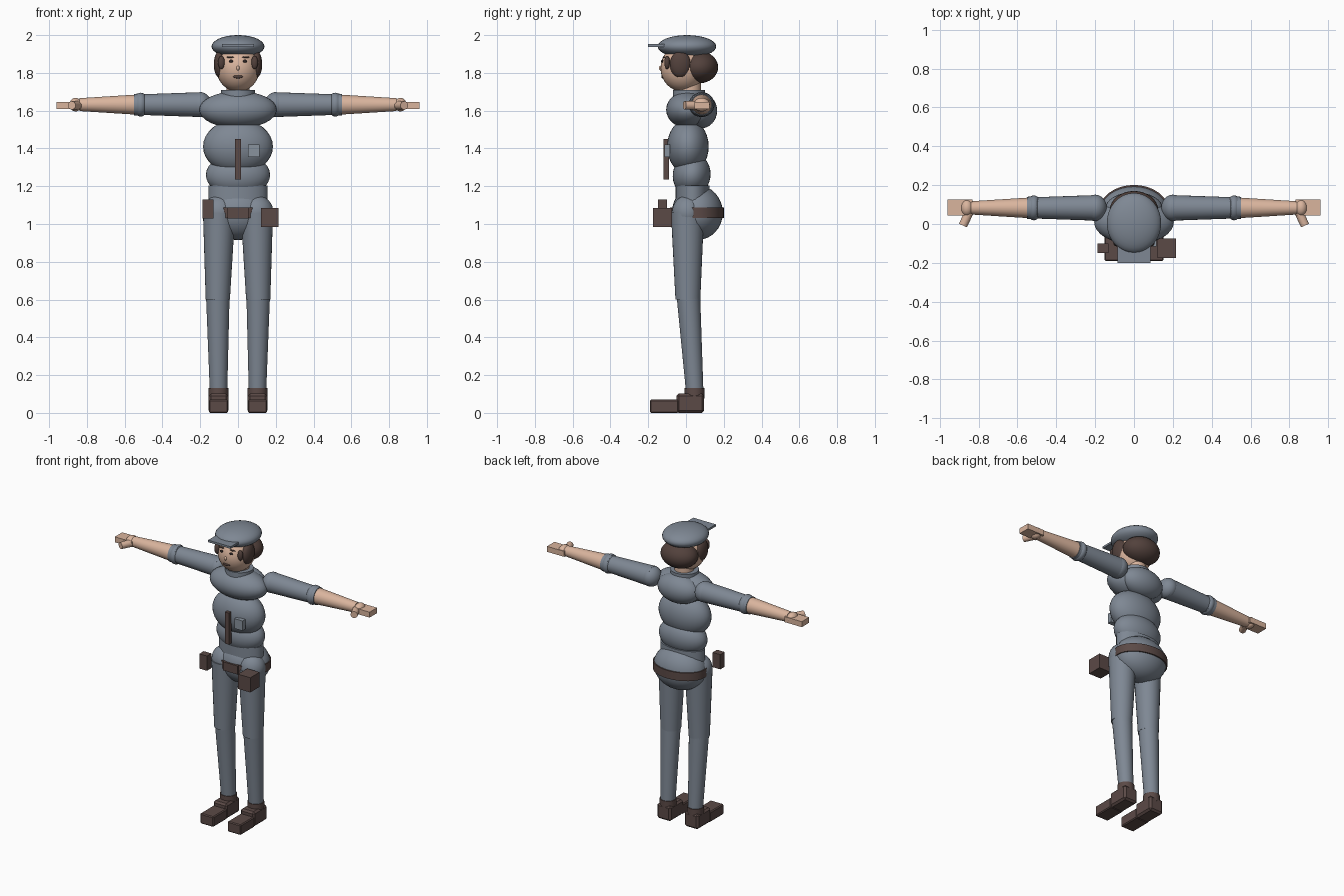
import bpy, math
from mathutils import Vector

if "Cube" in bpy.data.objects:
    bpy.data.objects.remove(bpy.data.objects["Cube"])


def material(name, rgb):
    m = bpy.data.materials.new(name)
    m.diffuse_color = (*rgb, 1)
    m.use_nodes = True
    m.node_tree.nodes["Principled BSDF"].inputs["Base Color"].default_value = m.diffuse_color
    return m


CLOTH = material("blue_grey_cloth", (0.21, 0.245, 0.295))
BADGE = material("badge_grey", (0.25, 0.29, 0.34))
SKIN = material("skin", (0.70, 0.46, 0.34))
BROWN = material("dark_leather", (0.105, 0.068, 0.062))
HAIR = material("dark_hair", (0.085, 0.053, 0.045))
EYE = material("eye_dark", (0.03, 0.02, 0.02))


def finish(name, mat, smooth=True):
    ob = bpy.context.object
    ob.name = name
    ob.data.materials.append(mat)
    bpy.ops.object.transform_apply(location=False, rotation=True, scale=True)
    if smooth:
        bpy.ops.object.shade_smooth_by_angle(angle=math.radians(40))
    return ob


def ball(name, loc, radii, mat, tilt=0):
    bpy.ops.mesh.primitive_uv_sphere_add(segments=32, ring_count=16, radius=1,
                                         location=loc, rotation=(tilt, 0, 0))
    bpy.context.object.scale = radii
    return finish(name, mat)


def box(name, lo, hi, mat, bevel=0.0):
    lo, hi = Vector(lo), Vector(hi)
    bpy.ops.mesh.primitive_cube_add(size=1, location=(lo + hi) / 2)
    bpy.context.object.scale = hi - lo
    ob = finish(name, mat, False)
    if bevel:
        mod = ob.modifiers.new("bevel", 'BEVEL')
        mod.width, mod.segments = bevel, 1
    return ob


def limb(name, a, b, r1, r2, mat, flat=1.0):
    """Tapered round bar from a to b; flat squashes its cross-section in y."""
    a, b = Vector(a), Vector(b)
    d = b - a
    bpy.ops.mesh.primitive_cone_add(vertices=28, radius1=r1, radius2=r2,
                                    depth=d.length, location=(a + b) / 2)
    ob = bpy.context.object
    ob.scale = (1, flat, 1)
    ob.rotation_euler = d.to_track_quat('Z', 'Y').to_euler()
    return finish(name, mat)


def drum(name, loc, rx, ry, h, mat):
    bpy.ops.mesh.primitive_cylinder_add(vertices=32, radius=1, depth=h, location=loc)
    bpy.context.object.scale = (rx, ry, 1)
    return finish(name, mat)


# Torso
ball("upper_chest", (0, 0.01, 1.605), (0.205, 0.115, 0.098), CLOTH)
ball("upper_back", (0, 0.075, 1.60), (0.15, 0.09, 0.095), CLOTH)
ball("rib_cage", (0, 0.01, 1.41), (0.185, 0.11, 0.145), CLOTH)
ball("waist", (0, 0.03, 1.26), (0.17, 0.1, 0.115), CLOTH, -0.15)
drum("lower_belly", (0, 0.035, 1.155), 0.157, 0.09, 0.1, CLOTH)
ball("pelvis", (0, 0.06, 1.06), (0.18, 0.135, 0.145), CLOTH)
drum("belt", (0, 0.06, 1.06), 0.183, 0.141, 0.055, BROWN)
box("belt_buckle", (-0.055, -0.085, 1.03), (0.055, -0.06, 1.088), BROWN)
drum("collar", (0, 0.015, 1.69), 0.09, 0.085, 0.04, CLOTH)
drum("neck", (0, 0.02, 1.72), 0.06, 0.06, 0.1, SKIN)

# Head, hair and cap
ball("head", (0, -0.015, 1.825), (0.115, 0.12, 0.125), SKIN)
ball("back_hair", (0, 0.07, 1.83), (0.125, 0.1, 0.085), HAIR)
ball("cap_crown", (0, 0.005, 1.94), (0.14, 0.155, 0.06), CLOTH)
box("cap_brim", (-0.085, -0.2, 1.938), (0.085, -0.09, 1.952), CLOTH)
ball("nose", (0, -0.135, 1.825), (0.009, 0.009, 0.012), SKIN)
ball("mouth", (0, -0.125, 1.78), (0.026, 0.006, 0.009), HAIR)
for s, side in ((1, "left"), (-1, "right")):
    ball(side + "_side_hair", (s * 0.098, -0.03, 1.845), (0.03, 0.055, 0.07), HAIR)
    ball(side + "_front_lock", (s * 0.088, -0.10, 1.855), (0.018, 0.015, 0.035), HAIR)
    ball(side + "_eye", (s * 0.037, -0.126, 1.862), (0.011, 0.006, 0.008), EYE)
    ball(side + "_brow", (s * 0.042, -0.118, 1.883), (0.02, 0.006, 0.004), HAIR)

    # Arm: sleeve, elbow, forearm and hand
    y, z = 0.083, 1.632
    ball(side + "_shoulder", (s * 0.2, y, z), (0.06, 0.068, 0.066), CLOTH)
    limb(side + "_sleeve", (s * 0.19, y, z), (s * 0.5, y, z), 0.066, 0.055, CLOTH)
    ball(side + "_elbow", (s * 0.515, y, z), (0.04, 0.064, 0.063), CLOTH)
    limb(side + "_cuff", (s * 0.5, y, z), (s * 0.55, y, z), 0.059, 0.057, CLOTH)
    limb(side + "_forearm", (s * 0.54, y, z), (s * 0.84, y, z), 0.053, 0.034, SKIN)
    ball(side + "_wrist", (s * 0.86, y, z), (0.032, 0.043, 0.036), SKIN)
    box(side + "_hand", (min(s * 0.83, s * 0.96), 0.045, 1.61),
        (max(s * 0.83, s * 0.96), 0.125, 1.647), SKIN)
    limb(side + "_thumb", (s * 0.845, 0.07, 1.628), (s * 0.88, -0.008, 1.628),
         0.024, 0.022, SKIN)

    # Leg: hip, thigh, shin and shoe
    x = s * 0.103
    ball(side + "_hip", (s * 0.1, 0.008, 1.06), (0.088, 0.082, 0.092), CLOTH)
    limb(side + "_thigh", (s * 0.1, 0.008, 1.06), (s * 0.107, 0.01, 0.6),
         0.088, 0.066, CLOTH, 0.97)
    limb(side + "_shin", (s * 0.107, 0.012, 0.63), (x, 0.047, 0.1), 0.063, 0.046, CLOTH)
    drum(side + "_ankle", (x, 0.045, 0.105), 0.052, 0.052, 0.055, BROWN)
    box(side + "_shoe_heel", (x - 0.052, -0.05, 0), (x + 0.052, 0.096, 0.102), BROWN, 0.012)
    box(side + "_shoe_toe", (x - 0.05, -0.19, 0), (x + 0.05, -0.04, 0.07), BROWN, 0.006)

# Gear on the belt and chest
box("belt_radio", (-0.188, -0.148, 1.03), (-0.13, -0.1, 1.13), BROWN)
box("belt_pouch", (0.122, -0.175, 0.985), (0.215, -0.075, 1.085), BROWN)
box("front_strap", (-0.015, -0.118, 1.235), (0.015, -0.09, 1.45), BROWN)
box("chest_badge", (0.053, -0.115, 1.355), (0.115, -0.085, 1.422), BADGE)
